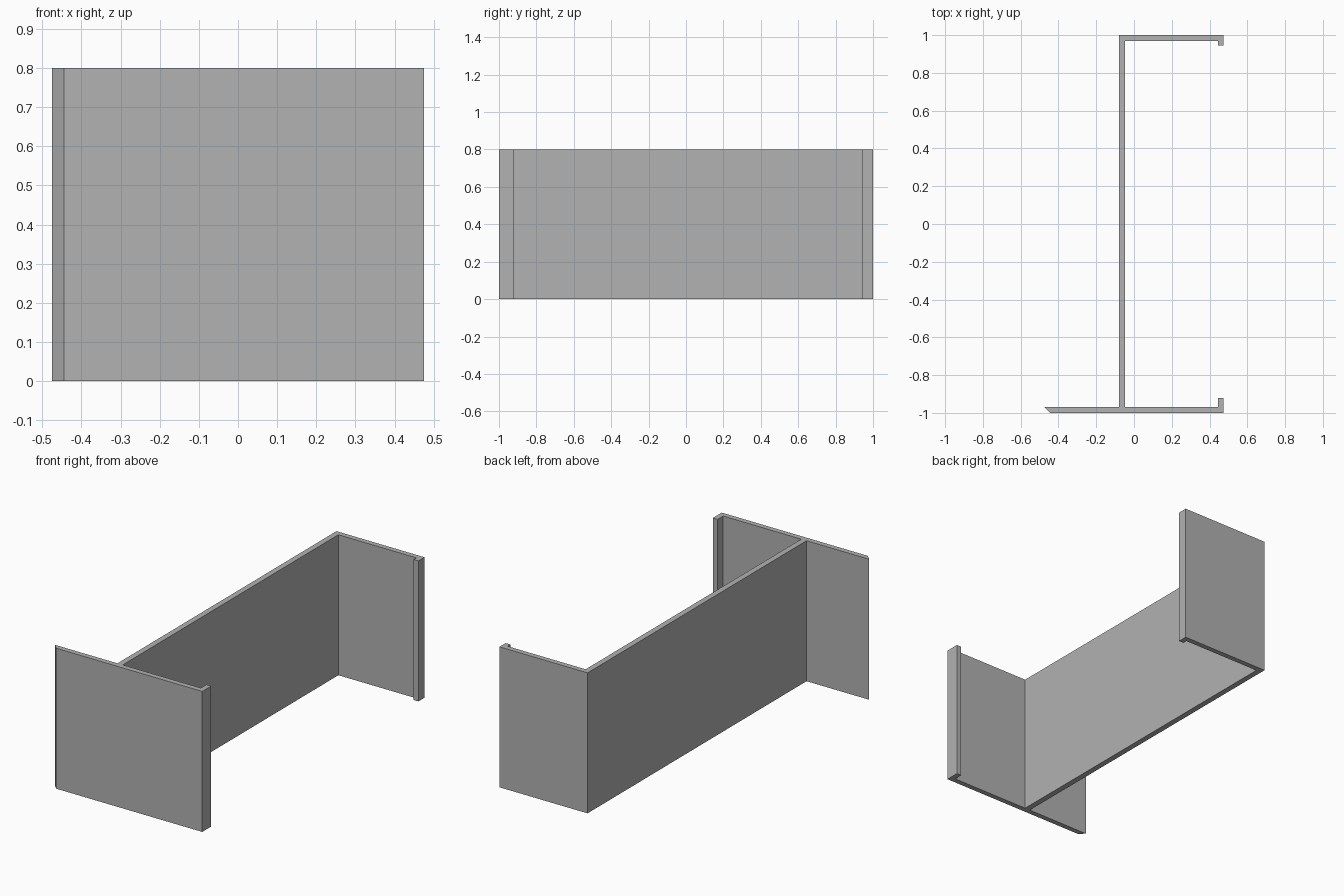
import bpy
import bmesh

cube = bpy.data.objects.get("Cube")
if cube:
    bpy.data.objects.remove(cube, do_unlink=True)

HEIGHT = 0.8
T = 0.03           # flange thickness
EDGE = 0.475       # half of the overall width
WEB_L, WEB_R = -0.08, -0.047

grey = bpy.data.materials.new("plain grey")
grey.use_nodes = True
colour = (0.445, 0.445, 0.445, 1)
grey.diffuse_color = colour
grey.node_tree.nodes["Principled BSDF"].inputs["Base Color"].default_value = colour

# Plan outline of the channel, counter-clockwise from the mitred front edge
profile = [
    (-EDGE + T, -1), (EDGE, -1),                                      # front flange
    (EDGE, -0.92), (EDGE - T, -0.92), (EDGE - T, -1 + T),             # front lip
    (WEB_R, -1 + T), (WEB_R, 1 - T),                                  # web, open side
    (EDGE - T, 1 - T), (EDGE - T, 0.945), (EDGE, 0.945), (EDGE, 1),   # back lip
    (WEB_L, 1), (WEB_L, -1 + T),                                      # web, closed side
    (-EDGE, -1 + T),                                                  # mitred tip
]

# Extrude the outline upwards
bm = bmesh.new()
base = bm.faces.new([bm.verts.new((x, y, 0)) for x, y in profile])
result = bmesh.ops.extrude_face_region(bm, geom=[base], use_keep_orig=True)
top = [v for v in result["geom"] if isinstance(v, bmesh.types.BMVert)]
bmesh.ops.translate(bm, verts=top, vec=(0, 0, HEIGHT))
bmesh.ops.recalc_face_normals(bm, faces=bm.faces)

mesh = bpy.data.meshes.new("channel_section")
bm.to_mesh(mesh)
bm.free()
mesh.materials.append(grey)
channel = bpy.data.objects.new("channel_section", mesh)
bpy.context.collection.objects.link(channel)
